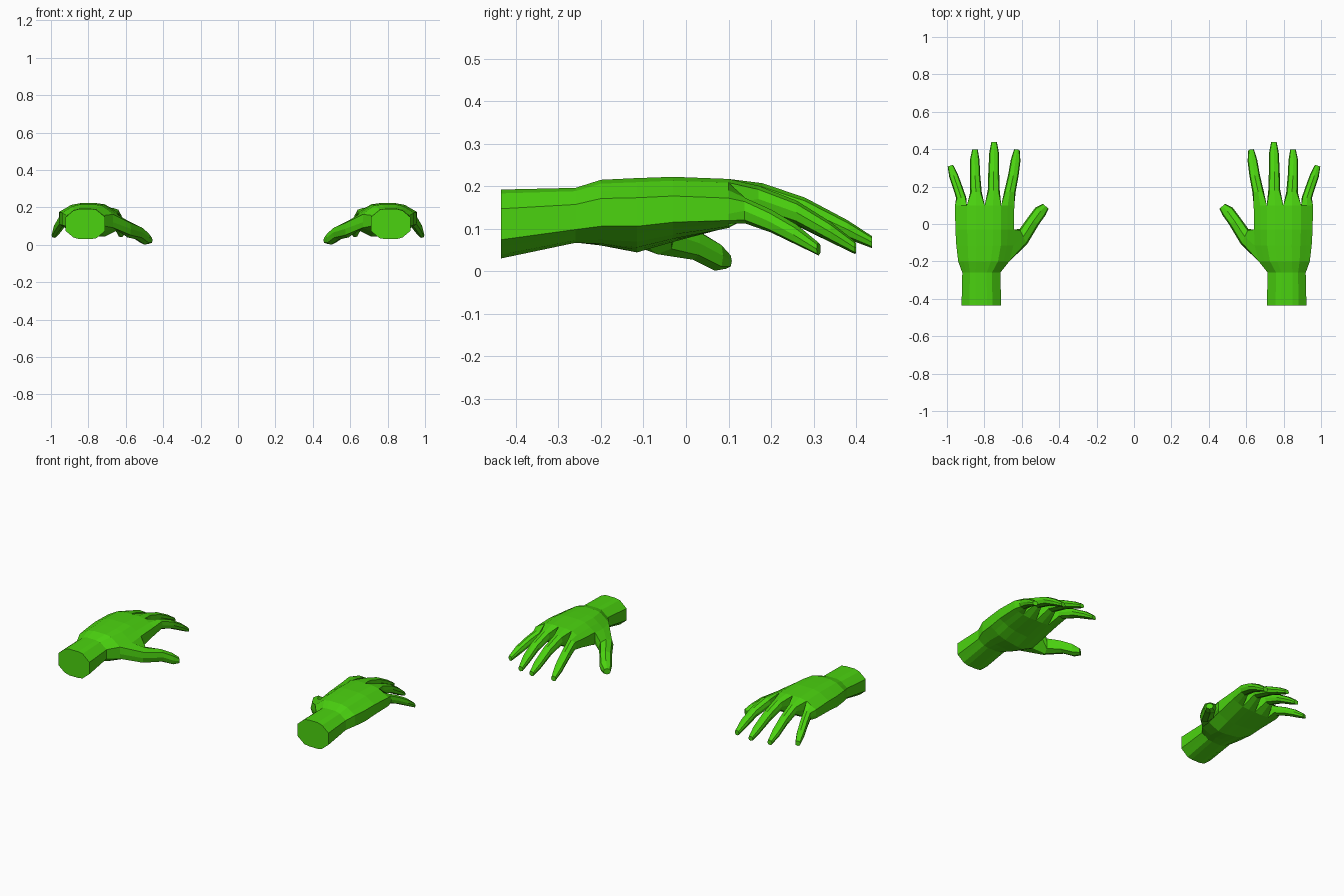
import bpy, bmesh, math

if "Cube" in bpy.data.objects:
    bpy.data.objects.remove(bpy.data.objects["Cube"])

green = bpy.data.materials.new("bright_green")
green.use_nodes = True
color = (0.07, 0.65, 0.005, 1)
green.diffuse_color = color
green.node_tree.nodes["Principled BSDF"].inputs["Base Color"].default_value = color

# Palm and wrist sections: y, inner x, outer x, side z in/out, top z, bottom z in/out
SECTIONS = [
    (-.435, .710, .922, .110, .110, .192, .030, .030),
    (-.26, .715, .918, .125, .125, .196, .070, .065),
    (-.20, .667, .940, .120, .135, .215, .055, .070),
    (-.115, .645, .950, .115, .135, .219, .030, .070),
    (-.03, .642, .955, .130, .140, .222, .060, .085),
    (.10, .640, .957, .150, .135, .217, .105, .100),
]
COLUMNS = [0, .11, .22, .36, .50, .65, .80, .90, 1]  # two columns per finger

# Digit rings: x, y, z, half width, half height, turn in degrees
FINGERS = [
    [(.664, .17, .165, .031, .031, 0), (.645, .26, .135, .028, .028, 8),
     (.633, .34, .092, .026, .024, 8), (.626, .398, .055, .015, .015, 8)],
    [(.750, .18, .175, .032, .032, 0), (.750, .28, .145, .029, .028, 0),
     (.748, .38, .098, .026, .022, 0), (.748, .438, .068, .015, .014, 0)],
    [(.845, .17, .170, .031, .031, 0), (.850, .26, .138, .028, .028, 0),
     (.852, .34, .092, .026, .024, 0), (.850, .398, .055, .015, .015, 0)],
    [(.924, .14, .142, .027, .030, -5), (.944, .20, .118, .025, .027, -15),
     (.965, .26, .086, .024, .024, -18), (.982, .312, .052, .015, .015, -18)],
]
THUMB = [(.592, -.068, .085, .046, .045, 65), (.538, .016, .065, .035, .038, 30),
         (.500, .068, .036, .034, .035, 35), (.472, .095, .024, .020, .018, 40)]
RIM = [(-.8, .72), (0, 1), (.8, .72), (1, 0), (.8, -.72), (0, -1), (-.8, -.72), (-1, 0)]


def lerp(a, b, t):
    return a + (b - a) * t


def bridge(bm, a, b, skip=()):
    n = len(a)
    for i in range(n):
        if i not in skip:
            j = (i + 1) % n
            bm.faces.new((a[i], a[j], b[j], b[i]))


def grow_digit(bm, loop, rings, side):
    """Continue an eight-sided opening through tapering rings to a closed tip."""
    for x, y, z, w, h, turn in rings:
        c, s = math.cos(math.radians(turn)), math.sin(math.radians(turn))
        ring = [bm.verts.new((side * (x + u * w * c), y + u * w * s, z + v * h))
                for u, v in RIM]
        bridge(bm, loop, ring)
        loop = ring
    bm.faces.new(loop)


def build_hand(name, side):
    bm = bmesh.new()
    loops = []
    for y, x0, x1, m0, m1, top, b0, b1 in SECTIONS:
        def point(t, half):
            mid = lerp(m0, m1, t)
            limit = top if half > 0 else lerp(b0, b1, t)
            rise = min(1, .45 + 2.2 * min(t, 1 - t)) if half else 0
            return bm.verts.new((side * lerp(x0, x1, t), y, lerp(mid, limit, rise)))
        loops.append([point(t, 1) for t in COLUMNS] + [point(1, 0)]
                     + [point(t, -1) for t in reversed(COLUMNS)] + [point(0, 0)])

    # Palm skin, left open on the inner side where the thumb grows
    for i in range(len(loops) - 1):
        bridge(bm, loops[i], loops[i + 1], (18, 19) if i in (2, 3) else ())
    bm.faces.new(loops[0])

    # Thumb
    a, b, c = loops[2:5]
    grow_digit(bm, [a[0], b[0], c[0], c[19], c[18], b[18], a[18], a[19]], THUMB, side)

    # Fingers share the web points between them
    end = loops[-1]
    top, bottom = end[:9], end[18:9:-1]
    webs = [end[19]]
    webs += [bm.verts.new((top[i].co + bottom[i].co) / 2) for i in (2, 4, 6)]
    webs.append(end[9])
    for k, rings in enumerate(FINGERS):
        i = 2 * k
        loop = [*top[i:i + 3], webs[k + 1], *bottom[i:i + 3][::-1], webs[k]]
        grow_digit(bm, loop, rings, side)

    bmesh.ops.recalc_face_normals(bm, faces=bm.faces)
    mesh = bpy.data.meshes.new(name)
    bm.to_mesh(mesh)
    bm.free()
    mesh.materials.append(green)
    bpy.context.collection.objects.link(bpy.data.objects.new(name, mesh))


build_hand("left_hand", 1)
build_hand("right_hand", -1)
